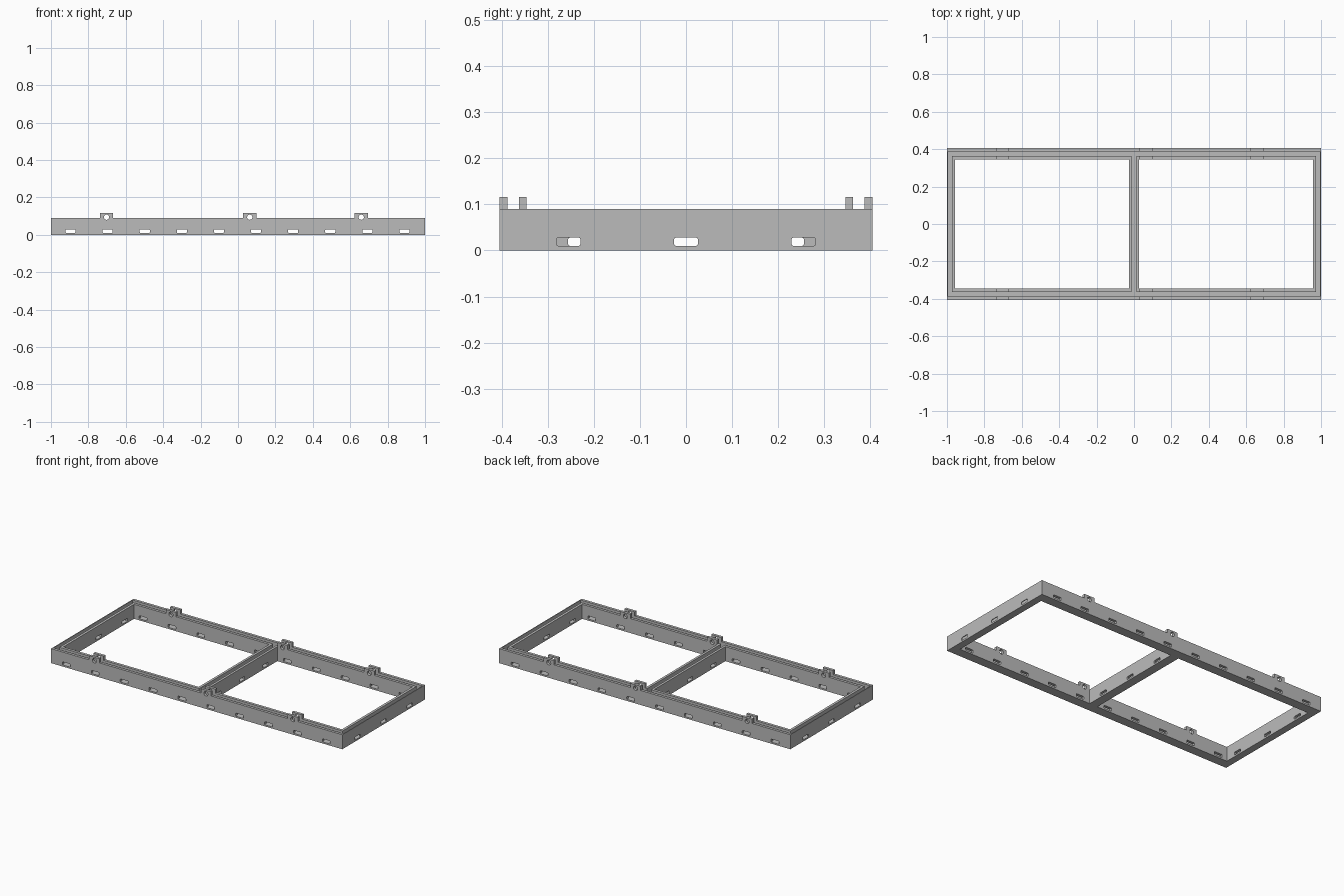
import bpy
import bmesh
from math import pi
from mathutils import Matrix, Vector

if "Cube" in bpy.data.objects:
    bpy.data.objects.remove(bpy.data.objects["Cube"])

# Main dimensions
HALF_X, HALF_Y = 1.0, 0.405
HEIGHT, TAB_TOP, FLOOR = 0.09, 0.116, 0.01
WALL_Y, BEAM_Y = 0.017, 0.059       # long beams
SKIN, WALL_X, BEAM_X = 0.005, 0.016, 0.044    # end beams
DIVIDER, GROOVE = 0.0275, 0.0125    # half widths of the cross beam
TABS = [-0.703, 0.063, 0.659]
TAB_HALF = 0.035

grey = bpy.data.materials.new("grey plastic")
grey.use_nodes = True
grey.diffuse_color = (0.5, 0.5, 0.5, 1)
grey.node_tree.nodes["Principled BSDF"].inputs["Base Color"].default_value = (0.5, 0.5, 0.5, 1)


def finish(bm, name):
    bmesh.ops.recalc_face_normals(bm, faces=bm.faces)
    mesh = bpy.data.meshes.new(name)
    bm.to_mesh(mesh)
    bm.free()
    mesh.materials.append(grey)
    obj = bpy.data.objects.new(name, mesh)
    bpy.context.collection.objects.link(obj)
    return obj


def add_box(bm, low, high, round_axis=None):
    low, high = Vector(low), Vector(high)
    size = high - low
    matrix = Matrix.Translation((low + high) / 2) @ Matrix.Diagonal((*size, 1))
    verts = bmesh.ops.create_cube(bm, size=1, matrix=matrix)["verts"]
    if round_axis is not None:
        edges = {e for v in verts for e in v.link_edges
                 if abs((e.verts[0].co - e.verts[1].co)[round_axis]) > 0.5}
        bmesh.ops.bevel(bm, geom=list(edges), offset=0.004, segments=2,
                        profile=0.5, affect='EDGES')


# Body: side outline with tabs, extruded through the full depth
outline = [(-HALF_X, 0), (HALF_X, 0), (HALF_X, HEIGHT)]
for x in reversed(TABS):
    outline += [(x + TAB_HALF, HEIGHT), (x + TAB_HALF, TAB_TOP),
                (x - TAB_HALF, TAB_TOP), (x - TAB_HALF, HEIGHT)]
outline.append((-HALF_X, HEIGHT))
bm = bmesh.new()
face = bm.faces.new([bm.verts.new((x, -HALF_Y, z)) for x, z in outline])
extruded = bmesh.ops.extrude_face_region(bm, geom=[face])["geom"]
bmesh.ops.translate(bm, vec=(0, 2 * HALF_Y, 0),
                    verts=[v for v in extruded if isinstance(v, bmesh.types.BMVert)])
frame = finish(bm, "divided_frame")

cutters = []

# Two large openings
bm = bmesh.new()
inner_x, inner_y = HALF_X - BEAM_X, HALF_Y - BEAM_Y
add_box(bm, (-inner_x, -inner_y, -1), (-DIVIDER, inner_y, 1))
add_box(bm, (DIVIDER, -inner_y, -1), (inner_x, inner_y, 1))
cutters.append(finish(bm, "opening_cutter"))

# Grooves along the long beams
bm = bmesh.new()
near, far = inner_y + WALL_Y, HALF_Y - WALL_Y
end = HALF_X - SKIN
for a, b in ((near, far), (-far, -near)):
    add_box(bm, (-end, a, FLOOR), (end, b, 1))
cutters.append(finish(bm, "long_groove_cutter"))

# Grooves along the end beams and the divider
bm = bmesh.new()
for a, b in ((-end, -inner_x - WALL_X), (-GROOVE, GROOVE), (inner_x + WALL_X, end)):
    add_box(bm, (a, -far, FLOOR), (b, far, 1))
cutters.append(finish(bm, "cross_groove_cutter"))

# Slots through the long beams
bm = bmesh.new()
for i in range(10):
    x = -0.895 + 0.1983 * i
    add_box(bm, (x - 0.027, -1, FLOOR), (x + 0.027, 1, 0.029), 1)
cutters.append(finish(bm, "long_slot_cutter"))

# Slots through the end beams, shifted inward on the divider
for name, spacing, spans in (("end", 0.255, ((-2, -0.5), (0.5, 2))),
                             ("divider", 0.23, ((-0.3, 0.3),))):
    bm = bmesh.new()
    for i in (-1, 0, 1):
        y = i * spacing
        for a, b in spans:
            add_box(bm, (a, y - 0.026, FLOOR), (b, y + 0.026, 0.028), 0)
    cutters.append(finish(bm, name + "_slot_cutter"))

# Pin holes through the tabs
bm = bmesh.new()
for x in TABS:
    bmesh.ops.create_cone(bm, cap_ends=True, segments=24, radius1=0.014,
                          radius2=0.014, depth=2,
                          matrix=Matrix.Translation((x, 0, 0.094)) @ Matrix.Rotation(pi / 2, 4, 'X'))
cutters.append(finish(bm, "pin_hole_cutter"))

# Cut everything, then drop the cutters
bpy.context.view_layer.objects.active = frame
frame.select_set(True)
for cutter in cutters:
    cutter.hide_render = True
    mod = frame.modifiers.new(cutter.name, 'BOOLEAN')
    mod.operation = 'DIFFERENCE'
    mod.solver = 'EXACT'
    mod.object = cutter
    bpy.ops.object.modifier_apply(modifier=mod.name)
    bpy.data.objects.remove(cutter)
bpy.ops.object.shade_smooth_by_angle(angle=pi / 6)
